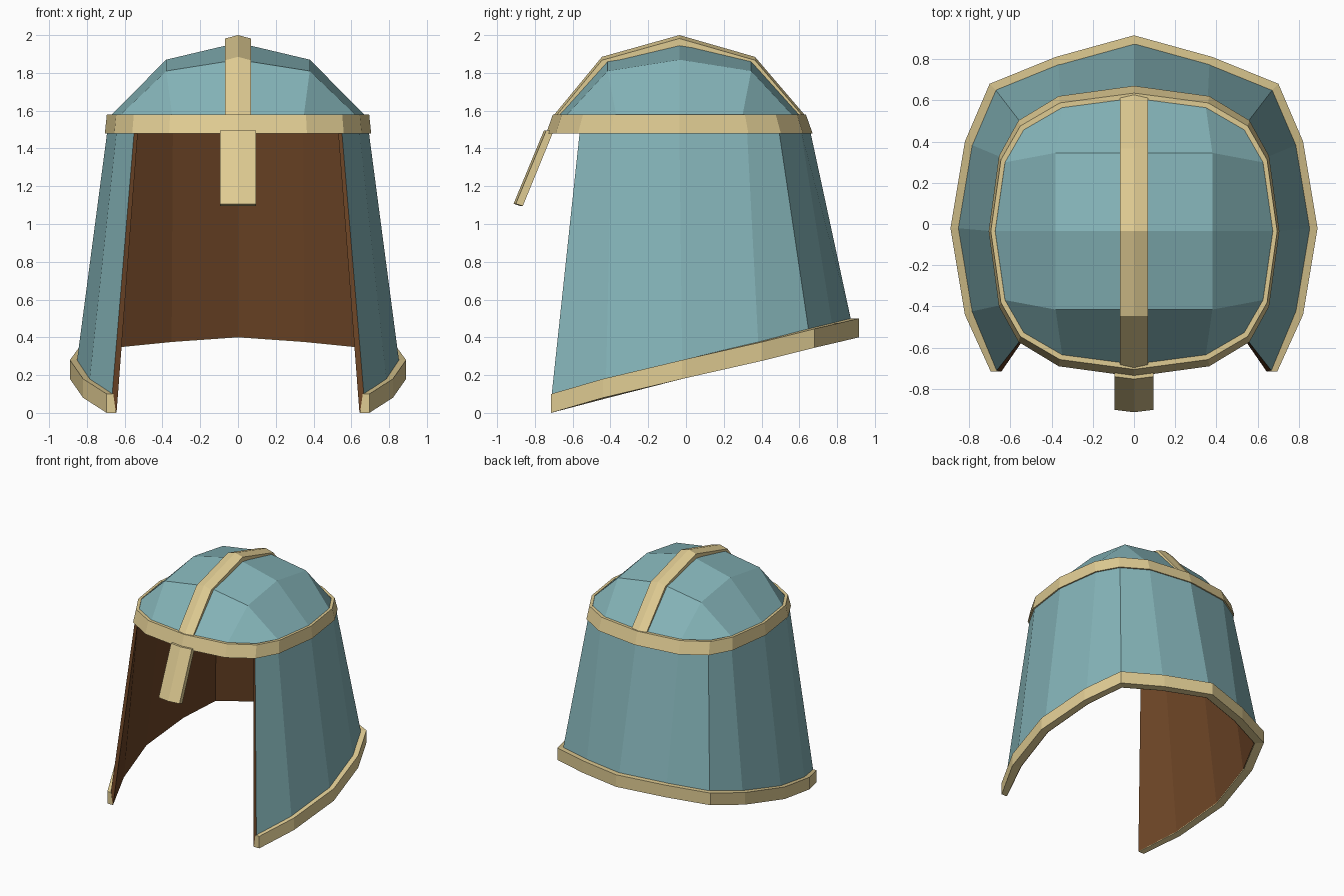
import bpy, bmesh

if "Cube" in bpy.data.objects:
    bpy.data.objects.remove(bpy.data.objects["Cube"])

def material(name, col):
    m = bpy.data.materials.new(name)
    m.diffuse_color = (*col, 1)
    m.use_nodes = True
    m.node_tree.nodes["Principled BSDF"].inputs["Base Color"].default_value = m.diffuse_color
    return m

TEAL = material("teal steel", (0.235, 0.46, 0.485))
GOLD = material("pale gold", (0.74, 0.60, 0.29))
BROWN = material("brown lining", (0.150, 0.058, 0.019))

def finish(bm, name, mats, inward=False):
    bmesh.ops.recalc_face_normals(bm, faces=bm.faces)
    if inward:
        bmesh.ops.reverse_faces(bm, faces=bm.faces)
    me = bpy.data.meshes.new(name)
    bm.to_mesh(me)
    bm.free()
    for m in mats:
        me.materials.append(m)
    bpy.context.collection.objects.link(bpy.data.objects.new(name, me))

def loft(name, sections, mats, closed=False, rule=lambda k: 0, cap=0):
    """Skin a row of equal closed cross-sections."""
    bm = bmesh.new()
    vs = [[bm.verts.new(p) for p in s] for s in sections]
    n, count = len(vs[0]), len(vs)
    for i in range(count if closed else count - 1):
        a, b = vs[i], vs[(i + 1) % count]
        for k in range(n):
            j = (k + 1) % n
            bm.faces.new((a[k], a[j], b[j], b[k])).material_index = rule(k)
    if not closed:
        for end in (vs[0], vs[-1]):
            bm.faces.new(end).material_index = cap
    finish(bm, name, mats)

CY = -0.035   # centre of the crown in y

def ring_point(i, j, sx=1, sy=1, z=1.5):
    """Point of the 16-sided brow outline, from a 4 x 4 grid's border."""
    main, side = {0: (0.705, 0), 1: (0.655, 0.365), 2: (0.56, 0.537)}[min(abs(i), abs(j))]
    if abs(i) == 2 and abs(j) == 2:
        x, y = main, side
    elif abs(i) == 2:
        x, y = main, side
    else:
        x, y = side, main
    sgn = lambda t: (t > 0) - (t < 0)
    return (sgn(i) * x * sx, CY + sgn(j) * y * sy, z)

BORDER = ([(i, -2) for i in range(-2, 2)] + [(2, j) for j in range(-2, 2)]
          + [(i, 2) for i in range(2, -2, -1)] + [(-2, j) for j in range(2, -2, -1)])

# dome and its lining: 4 x 4 grid with a skirt below the border
def dome(name, mat, border, skirt, half, drop, inward=False):
    bm = bmesh.new()
    g = {}
    for i in range(-2, 3):
        for j in range(-2, 3):
            if max(abs(i), abs(j)) == 2:
                p = ring_point(i, j, *border)
            else:
                p = (i * half, CY + j * half, (1.96, 1.87, 1.81)[abs(i) + abs(j)] - drop)
            g[i, j] = bm.verts.new(p)
    for i in range(-2, 2):
        for j in range(-2, 2):
            bm.faces.new((g[i, j], g[i + 1, j], g[i + 1, j + 1], g[i, j + 1]))
    low = [bm.verts.new(ring_point(i, j, *skirt)) for i, j in BORDER]
    for k in range(16):
        m = (k + 1) % 16
        bm.faces.new((g[BORDER[k]], g[BORDER[m]], low[m], low[k]))
    finish(bm, name, [mat], inward)

dome("dome", TEAL, (0.955, 0.915, 1.575), (0.975, 0.965, 1.495), 0.38, 0)
dome("dome_lining", BROWN, (0.93, 0.89, 1.56), (0.945, 0.945, 1.485), 0.365, 0.03, True)

# brow band
loft("brow_band", [[ring_point(i, j, 1, 1, 1.48), ring_point(i, j, 0.985, 0.95, 1.58),
                    ring_point(i, j, 0.955, 0.915, 1.58), ring_point(i, j, 0.95, 0.95, 1.48)]
                   for i, j in BORDER], [GOLD], closed=True)

# neck and cheek guard: outline from right front edge round the back to the left
TOP = [(2, -2), (2, -1), (2, 0), (2, 1), (2, 2), (1, 2), (0, 2)]
LOW = [(0.695, -0.715, 0.0), (0.82, -0.44, 0.08), (0.89, -0.02, 0.18), (0.82, 0.40, 0.275),
       (0.70, 0.68, 0.345), (0.38, 0.81, 0.375), (0, 0.915, 0.40)]

def low_point(p, s, dz):
    front = p[1] < -0.6
    return (p[0] * s, p[1] if front else -0.02 + (p[1] + 0.02) * s, p[2] + dz)

def mirrored(half):
    return half + [[(-x, y, z) for x, y, z in s] for s in half[-2::-1]]

shell = [[ring_point(*t, 0.98, 0.98, 1.5), low_point(p, 0.963, 0.06),
          low_point(p, 0.925, 0.002), ring_point(*t, 0.945, 0.96, 1.5)] for t, p in zip(TOP, LOW)]
loft("neck_guard", mirrored(shell), [TEAL, BROWN], rule=lambda k: 0 if k == 0 else 1, cap=1)

# lower trim
trim = [[low_point(p, 1, 0), low_point(p, 1, 0.1), low_point(p, 0.95, 0.1), low_point(p, 0.93, 0)]
        for p in LOW]
loft("lower_trim", mirrored(trim), [GOLD])

# ridge strip over the crown, folded along its middle
OUT = [(-0.705, 1.57), (-0.445, 1.885), (CY, 2.0), (0.365, 1.885), (0.635, 1.57)]
INN = [(-0.65, 1.56), (-0.41, 1.85), (CY, 1.945), (0.34, 1.85), (0.58, 1.56)]
loft("crown_ridge", [[(-0.068, a[0], a[1] - 0.018), (0, *a), (0.068, a[0], a[1] - 0.018),
                      (0.068, b[0], b[1] - 0.018), (0, *b), (-0.068, b[0], b[1] - 0.018)]
                     for a, b in zip(OUT, INN)], [GOLD])

# nose guard
loft("nose_guard", [[(-0.095, y + 0.012, z), (0, y, z), (0.095, y + 0.012, z),
                     (0.095, y + t + 0.012, z + dz), (0, y + t, z + dz), (-0.095, y + t + 0.012, z + dz)]
                    for y, z, t, dz in ((-0.752, 1.495, 0.04, 0), (-0.913, 1.107, 0.037, -0.012))], [GOLD])
